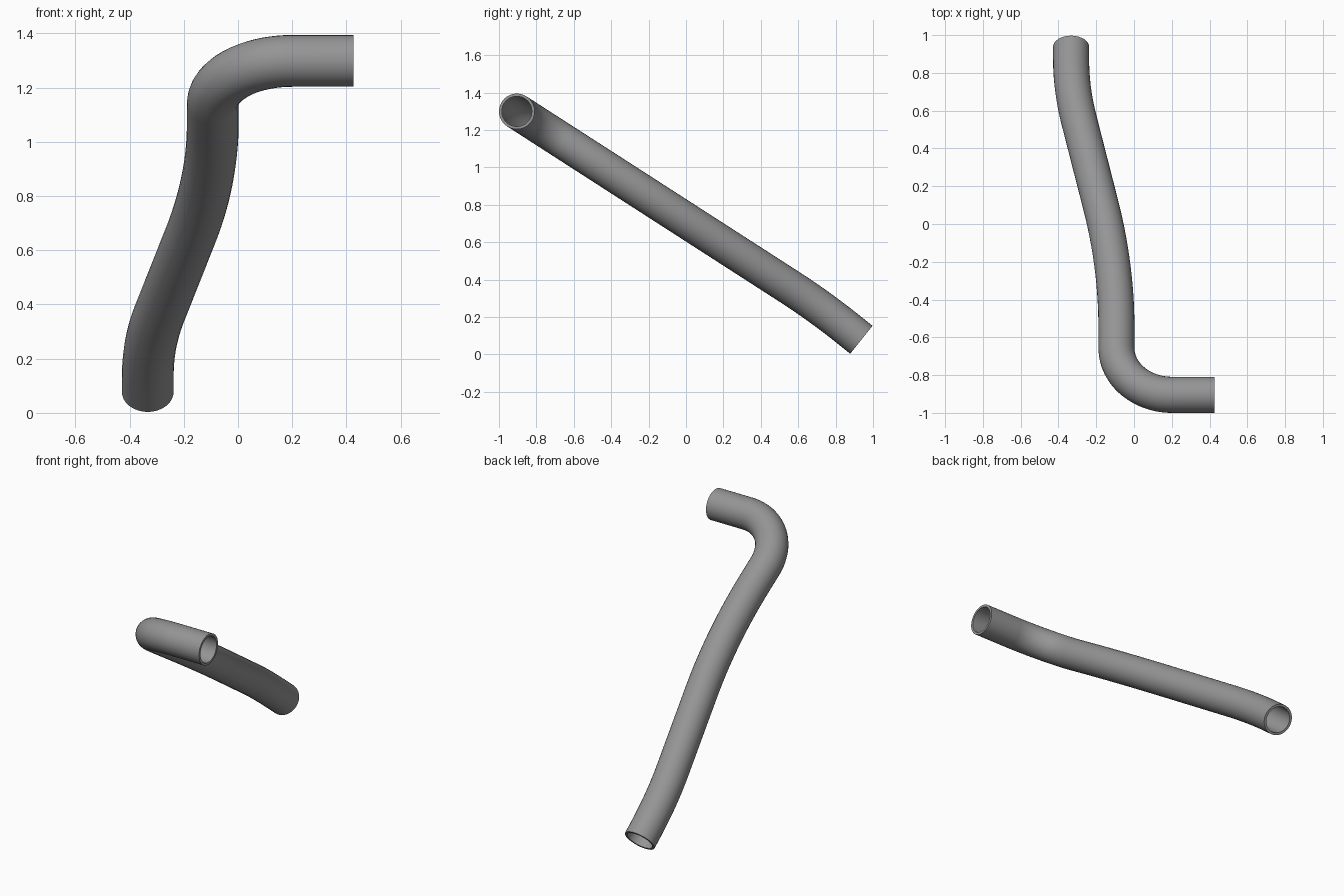
import bpy
import math
from mathutils import Vector

cube = bpy.data.objects.get("Cube")
if cube:
    bpy.data.objects.remove(cube, do_unlink=True)

OUTER_RADIUS = 0.0955
WALL = 0.015


def fillet(before, corner, after, tangent, steps):
    """Points of a circular arc that rounds off a corner of the path."""
    a = (before - corner).normalized()
    b = (after - corner).normalized()
    half = a.angle(b) / 2
    radius = tangent * math.tan(half)
    middle = (a + b).normalized()
    centre = corner + middle * (radius / math.sin(half))
    side = (a - b).normalized()
    sweep = math.pi / 2 - half
    points = []
    for i in range(steps + 1):
        t = sweep * (1 - 2 * i / steps)
        points.append(centre + radius * (side * math.sin(t) - middle * math.cos(t)))
    return points


# Centre line: straight inlet, tight elbow, long gentle bend, short outlet bend
inlet = Vector((0.427, -0.9045, 1.299))
elbow = Vector((-0.093, -0.9045, 1.299))
outlet_bend = Vector((-0.333, 0.714, 0.257))
outlet = Vector((-0.333, 0.9375, 0.078))
long_bend = elbow.lerp(outlet_bend, 0.42)
long_bend.x = elbow.x

path = [inlet]
path += fillet(inlet, elbow, long_bend, 0.295, 28)
path += fillet(elbow, long_bend, outlet_bend, 0.39, 14)
path += fillet(long_bend, outlet_bend, outlet, 0.2, 12)
path.append(outlet)

# Sweep a round section along the centre line
curve = bpy.data.curves.new("hose_path", "CURVE")
curve.dimensions = "3D"
curve.bevel_depth = OUTER_RADIUS
curve.bevel_resolution = 14
spline = curve.splines.new("POLY")
spline.points.add(len(path) - 1)
for point, co in zip(spline.points, path):
    point.co = (*co, 1)

hose = bpy.data.objects.new("bent_hose", curve)
bpy.context.collection.objects.link(hose)
bpy.ops.object.select_all(action="DESELECT")
hose.select_set(True)
bpy.context.view_layer.objects.active = hose
bpy.ops.object.convert(target="MESH")
hose = bpy.context.object
hose.name = "bent_hose"

# Hollow wall with open ends
wall = hose.modifiers.new("wall", "SOLIDIFY")
wall.thickness = WALL
wall.offset = -1
wall.use_rim = True
bpy.ops.object.modifier_apply(modifier=wall.name)
bpy.ops.object.shade_smooth_by_angle(angle=math.radians(35))

# Colour
grey = bpy.data.materials.new("mid_grey")
grey.use_nodes = True
colour = (0.3, 0.3, 0.3, 1)
grey.diffuse_color = colour
grey.node_tree.nodes["Principled BSDF"].inputs["Base Color"].default_value = colour
hose.data.materials.clear()
hose.data.materials.append(grey)
